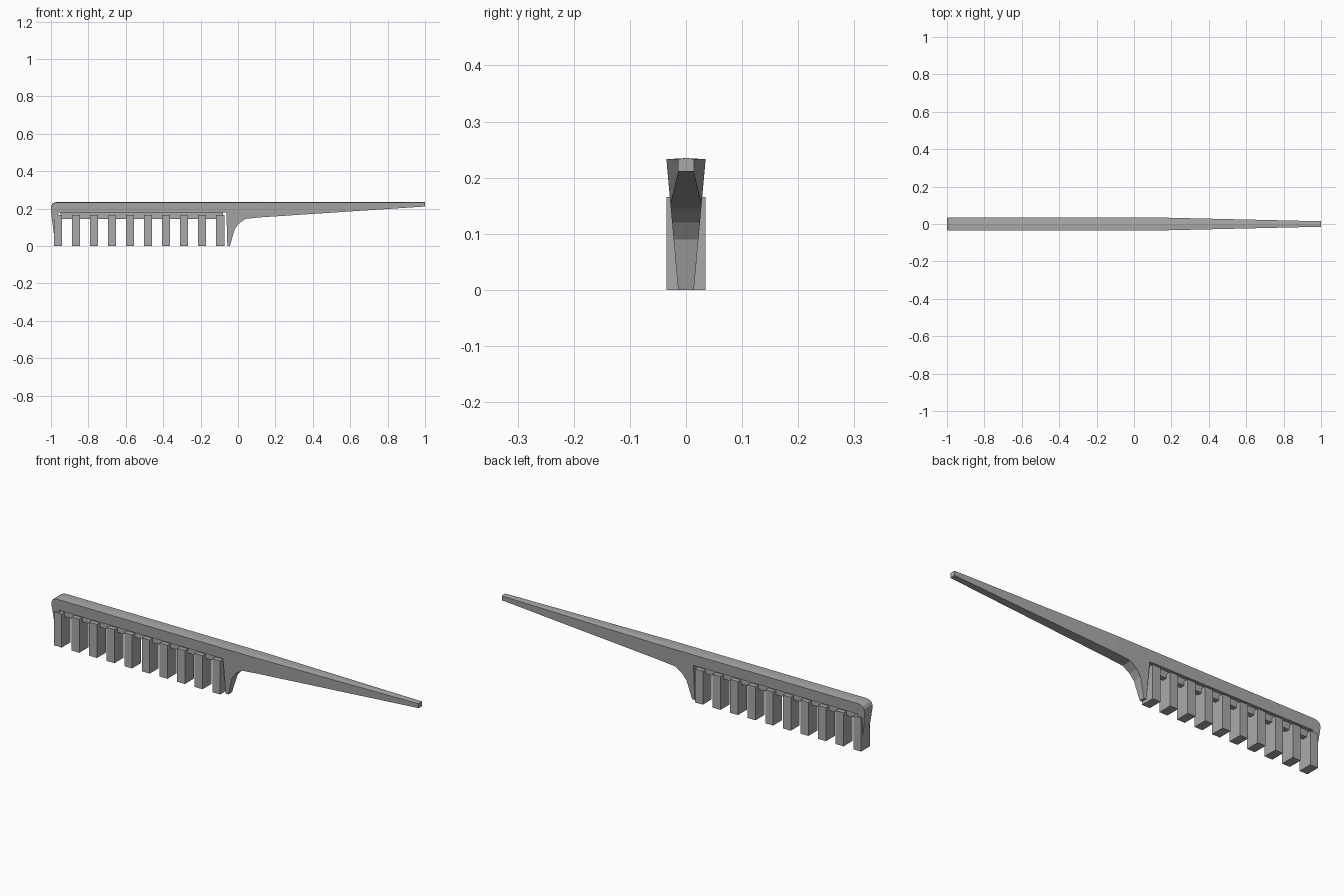
import bpy, bmesh

if "Cube" in bpy.data.objects:
    bpy.data.objects.remove(bpy.data.objects["Cube"])

grey = bpy.data.materials.new("grey plastic")
grey.diffuse_color = (0.4, 0.4, 0.4, 1)
grey.use_nodes = True
grey.node_tree.nodes["Principled BSDF"].inputs["Base Color"].default_value = grey.diffuse_color


def finish(bm, name):
    bmesh.ops.recalc_face_normals(bm, faces=bm.faces)
    mesh = bpy.data.meshes.new(name)
    bm.to_mesh(mesh)
    bm.free()
    mesh.materials.append(grey)
    ob = bpy.data.objects.new(name, mesh)
    bpy.context.collection.objects.link(ob)
    return ob


def box(name, x0, x1, y, z0, z1):
    bm = bmesh.new()
    bmesh.ops.create_cube(bm, size=1)
    for v in bm.verts:
        v.co = ((x0 + x1) / 2 + v.co.x * (x1 - x0), v.co.y * 2 * y,
                (z0 + z1) / 2 + v.co.z * (z1 - z0))
    return finish(bm, name)


def half_width(x, z):
    # sides lean inward towards the bottom, handle narrows to its tip
    t = max(0.0, (x - 0.12) / 0.88)
    return (0.014 + 0.0895 * z) * (1 - 0.58 * t)


# spine, end guards and tail handle: (x, bottom, top) stations
stations = [(-1, 0.19, 0.212), (-0.992, 0.12, 0.225), (-0.98, 0.03, 0.232),
            (-0.976, 0.03, 0.233), (-0.96, 0.178, 0.234), (-0.062, 0.178, 0.234),
            (-0.057, 0.0, 0.234), (-0.043, 0.0, 0.234), (-0.018, 0.09, 0.234),
            (0.005, 0.12, 0.234), (0.04, 0.145, 0.234), (0.12, 0.153, 0.234),
            (1, 0.211, 0.234)]
bm = bmesh.new()
rings = []
for x, lo, hi in stations:
    a, b = half_width(x, lo), half_width(x, hi)
    pts = [(-a, lo), (a, lo), (b, hi - 0.001), (0, hi + 0.001), (-b, hi - 0.001)]
    rings.append([bm.verts.new((x, y, z)) for y, z in pts])
for r, s in zip(rings, rings[1:]):
    for i in range(5):
        j = (i + 1) % 5
        bm.faces.new((r[i], r[j], s[j], s[i]))
bm.faces.new(rings[0])
bm.faces.new(rings[-1])
finish(bm, "spine_and_handle")

# narrow bar joining the teeth to the spine
box("tooth_bar", -0.95, -0.08, 0.012, 0.145, 0.182)

# ten square teeth
for i in range(10):
    x = -0.985 + i * 0.0965
    box(f"tooth_{i + 1}", x, x + 0.043, 0.035, 0.0, 0.166)
